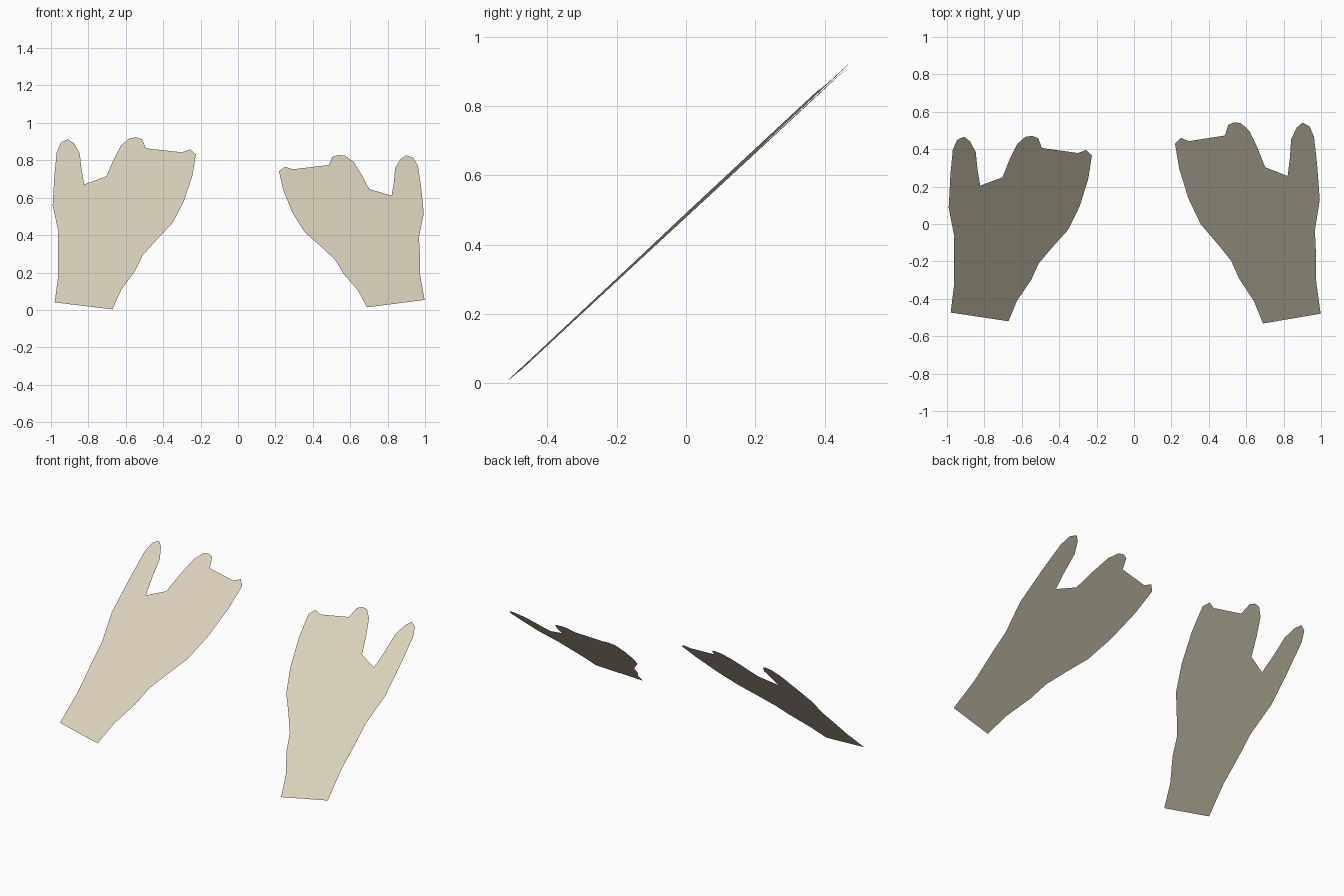
import bpy, bmesh
from mathutils import Matrix

if "Cube" in bpy.data.objects:
    bpy.data.objects.remove(bpy.data.objects["Cube"])

# Hand outline in its own plane, measured from the inner wrist corner
OUTLINE = [
    (0, 0), (-.31, .055), (-.294, .268), (-.299, .472), (-.299, .614), (-.332, .818),
    # outer finger
    (-.326, 1.062), (-.316, 1.243), (-.294, 1.314), (-.257, 1.338), (-.225, 1.306),
    (-.193, 1.228), (-.182, 1.102), (-.166, .984), (-.123, .874),
    # middle finger
    (-.048, 1.047), (-.011, 1.18), (.027, 1.291), (.07, 1.346), (.107, 1.354),
    (.139, 1.338), (.16, 1.267), (.144, 1.062), (.134, .834),
    # inner finger and side of the palm
    (.198, .921), (.278, 1.094), (.353, 1.236), (.396, 1.259), (.428, 1.22),
    (.412, 1.055), (.369, .85), (.31, .677), (.225, .543), (.155, .425),
    (.118, .307), (.043, .15),
]

skin = bpy.data.materials.new("beige")
skin.diffuse_color = (0.70, 0.64, 0.49, 1)
skin.use_nodes = True
skin.node_tree.nodes["Principled BSDF"].inputs["Base Color"].default_value = skin.diffuse_color


def hand(name, wrist, pitch, roll=0, yaw=0, mirror=False):
    """Flat single-sheet hand, leaning back and facing forwards and up."""
    place = (Matrix.Translation(wrist) @ Matrix.Rotation(yaw, 4, 'Z')
             @ Matrix.Rotation(pitch, 4, 'X') @ Matrix.Rotation(roll, 4, 'Z'))
    side = -1 if mirror else 1
    points = OUTLINE if mirror else OUTLINE[::-1]
    bm = bmesh.new()
    face = bm.faces.new([bm.verts.new((side * u, v, 0)) for u, v in points])
    bmesh.ops.triangulate(bm, faces=[face])
    bm.transform(place)
    mesh = bpy.data.meshes.new(name)
    bm.to_mesh(mesh)
    bm.free()
    mesh.materials.append(skin)
    obj = bpy.data.objects.new(name, mesh)
    bpy.context.collection.objects.link(obj)
    return obj


# Left and right hands share the outline; each leans at its own angle
hand("left_hand", (-.671, -.52, .003), .747, yaw=-.02)
hand("right_hand", (.69, -.532, .014), .648, roll=.035, mirror=True)
